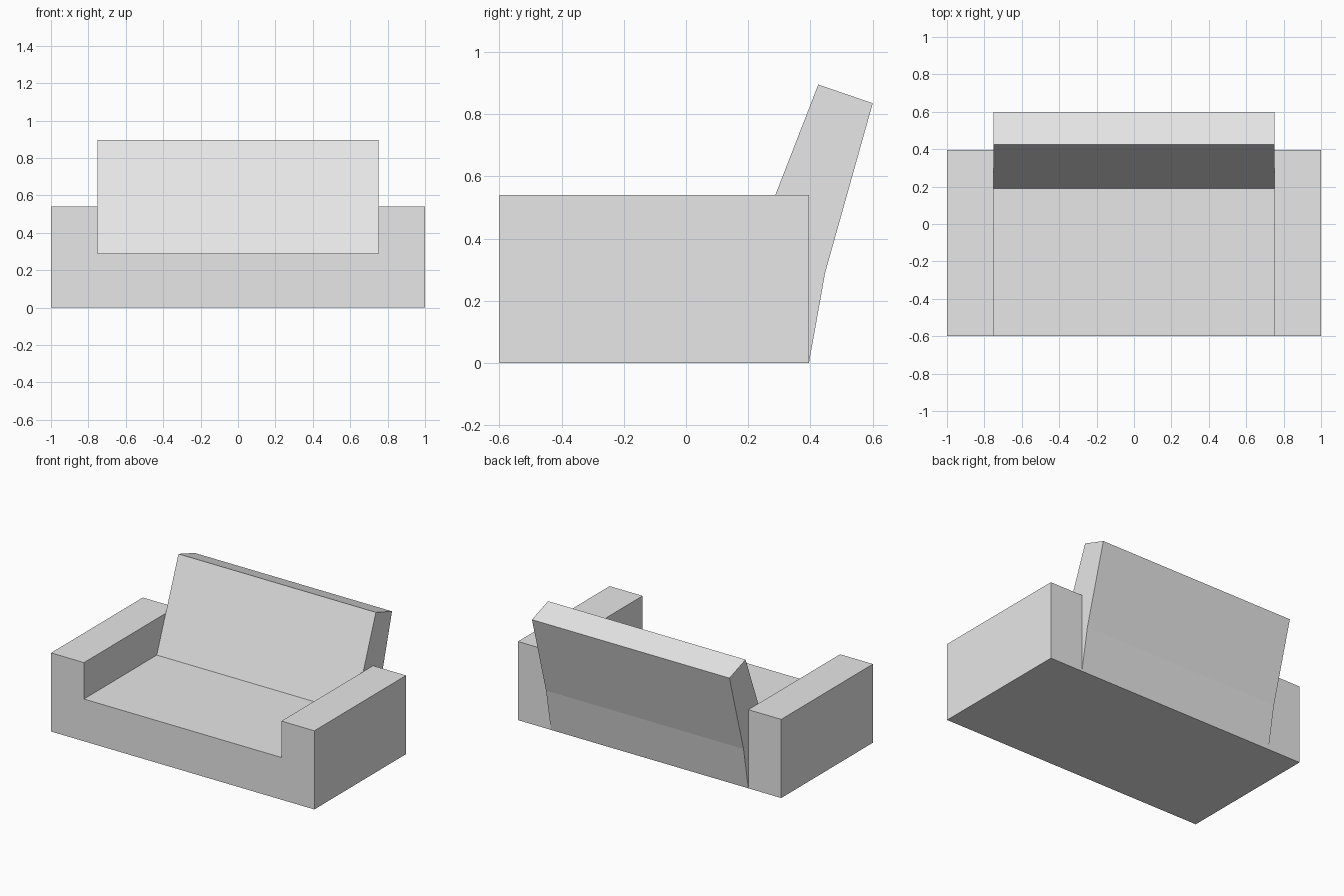
import bpy
import bmesh
from mathutils import Vector

cube = bpy.data.objects.get("Cube")
if cube:
    bpy.data.objects.remove(cube, do_unlink=True)

# Single upholstery colour
fabric = bpy.data.materials.new("light_grey_fabric")
fabric.use_nodes = True
grey = (0.8, 0.8, 0.8, 1.0)
fabric.diffuse_color = grey
fabric.node_tree.nodes["Principled BSDF"].inputs["Base Color"].default_value = grey


def extrude_profile(name, points, direction):
    """Extrude a closed profile along a direction into a flat-shaded solid."""
    bm = bmesh.new()
    face = bm.faces.new([bm.verts.new(p) for p in points])
    result = bmesh.ops.extrude_face_region(bm, geom=[face], use_keep_orig=True)
    moved = [g for g in result["geom"] if isinstance(g, bmesh.types.BMVert)]
    bmesh.ops.translate(bm, verts=moved, vec=Vector(direction))
    bmesh.ops.recalc_face_normals(bm, faces=bm.faces)
    mesh = bpy.data.meshes.new(name)
    bm.to_mesh(mesh)
    bm.free()
    mesh.materials.append(fabric)
    obj = bpy.data.objects.new(name, mesh)
    bpy.context.collection.objects.link(obj)
    return obj


half_width, inner = 1.0, 0.75
seat_height, arm_height = 0.29, 0.54
front, rear = -0.6, 0.395

# Seat base and both armrests: one U-shaped section running front to back
half = [(half_width, 0), (half_width, arm_height), (inner, arm_height), (inner, seat_height)]
section = half + [(-x, z) for x, z in reversed(half)]
extrude_profile("seat_and_arms", [(x, front, z) for x, z in section], (0, rear - front, 0))

# Leaning backrest, with a wedge tapering to the floor behind the seat
lean = [(0.19, seat_height), (0.425, 0.895), (0.6, 0.835),
        (0.447, seat_height), (rear, 0), (rear, seat_height)]
extrude_profile("backrest", [(-inner, y, z) for y, z in lean], (2 * inner, 0, 0))
